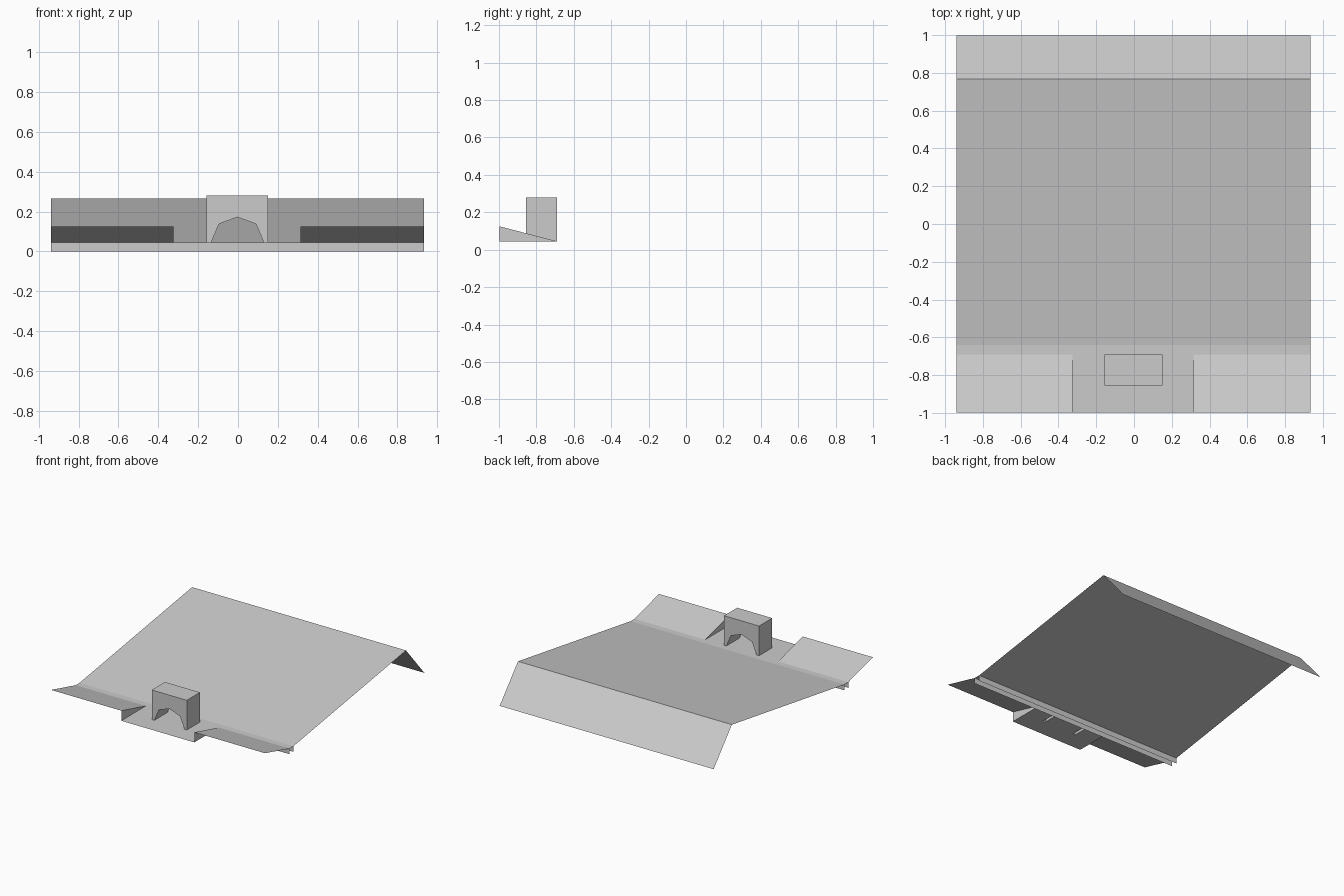
import bpy
import bmesh

old = bpy.data.objects.get("Cube")
if old:
    bpy.data.objects.remove(old)

grey = bpy.data.materials.new("plain grey")
grey.use_nodes = True
COLOR = (0.6, 0.6, 0.6, 1)
grey.diffuse_color = COLOR
grey.node_tree.nodes["Principled BSDF"].inputs["Base Color"].default_value = COLOR

LEFT, RIGHT = -0.94, 0.935
BAY_L, BAY_R = -0.325, 0.315
FRONT, HINGE, STRIP_BACK, BACK = -0.997, -0.69, -0.64, 0.997
DECK, LIP = 0.045, 0.125


def finish(name, bm):
    bmesh.ops.remove_doubles(bm, verts=bm.verts, dist=0.0001)
    mesh = bpy.data.meshes.new(name)
    bm.to_mesh(mesh)
    bm.free()
    mesh.materials.append(grey)
    obj = bpy.data.objects.new(name, mesh)
    bpy.context.collection.objects.link(obj)
    return obj


def face(bm, points):
    return bm.faces.new([bm.verts.new(p) for p in points])


def folded_sheet(name, profile, x0, x1):
    """Sweep an open (y, z) profile along x, normals on its left-hand upper side."""
    bm = bmesh.new()
    for (ya, za), (yb, zb) in zip(profile, profile[1:]):
        face(bm, [(x0, ya, za), (x1, ya, za), (x1, yb, zb), (x0, yb, zb)])
    return finish(name, bm)


# Large sloping panel with its folded back flap
folded_sheet("main_panel", [(STRIP_BACK, DECK), (0.768, 0.265), (BACK, 0)], LEFT, RIGHT)

# Narrow channel along the front of the panel, open underneath
folded_sheet("front_channel", [(HINGE, 0), (HINGE, DECK), (STRIP_BACK, DECK), (STRIP_BACK, 0)],
             LEFT, RIGHT)

# Raised front wings, each with a triangular cheek beside the bay
for side, x0, x1, cheek in (("right", LEFT, BAY_L, BAY_L), ("left", BAY_R, RIGHT, BAY_R)):
    folded_sheet(side + "_wing", [(FRONT, LIP), (HINGE, DECK)], x0, x1)
    bm = bmesh.new()
    points = [(cheek, FRONT, DECK), (cheek, HINGE, DECK), (cheek, FRONT, LIP)]
    face(bm, points if cheek < 0 else points[::-1])
    finish(side + "_cheek", bm)

# Arched block: outer walls, tunnel lining and two end faces, open under the legs
BX0, BX1, BLOCK_FRONT, BLOCK_TOP = -0.157, 0.15, -0.855, 0.28
arch = [(-0.135, DECK), (-0.095, 0.138), (-0.003, 0.172), (0.09, 0.138), (0.13, DECK)]
outline = [(BX1, DECK), (BX1, BLOCK_TOP), (BX0, BLOCK_TOP), (BX0, DECK)] + arch
bm = bmesh.new()
face(bm, [(x, BLOCK_FRONT, z) for x, z in outline])
face(bm, [(x, HINGE, z) for x, z in reversed(outline)])
for run in (outline[:4], arch):
    for (xa, za), (xb, zb) in zip(run, run[1:]):
        face(bm, [(xa, HINGE, za), (xb, HINGE, zb), (xb, BLOCK_FRONT, zb), (xa, BLOCK_FRONT, za)])
finish("arched_block", bm)

# Bay floor, with slots where the block's legs stand
bm = bmesh.new()
for x0, x1, y0, y1 in ((BAY_L, BAY_R, FRONT, BLOCK_FRONT),
                       (BAY_L, BX0, BLOCK_FRONT, HINGE),
                       (arch[0][0], arch[-1][0], BLOCK_FRONT, HINGE),
                       (BX1, BAY_R, BLOCK_FRONT, HINGE)):
    face(bm, [(x0, y0, DECK), (x1, y0, DECK), (x1, y1, DECK), (x0, y1, DECK)])
finish("bay_floor", bm)
